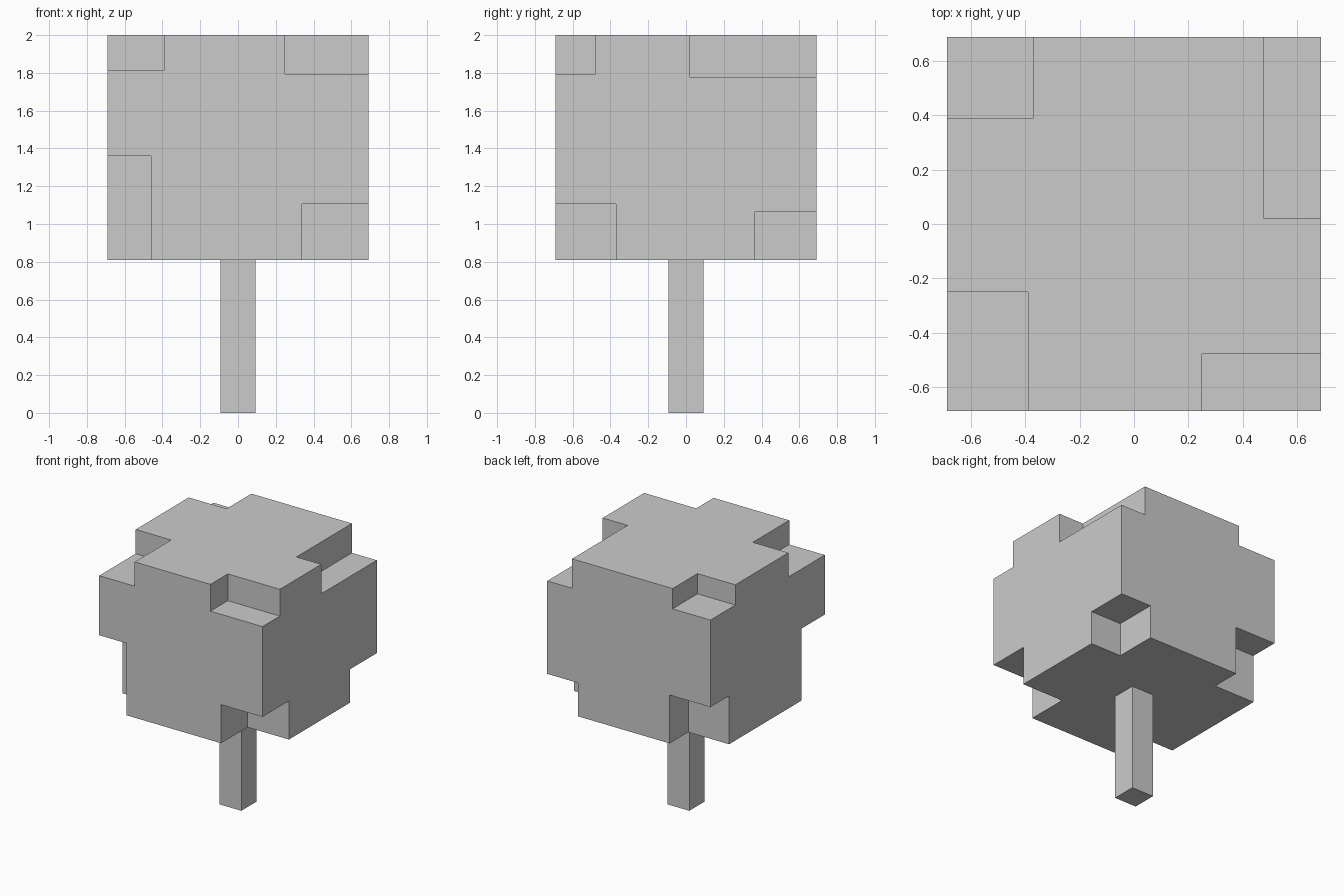
import bpy
import bmesh
from mathutils import Matrix, Vector

default_cube = bpy.data.objects.get("Cube")
if default_cube:
    bpy.data.objects.remove(default_cube, do_unlink=True)

HALF = 0.69          # half width of the crown
BASE, TOP = 0.81, 2.0
TRUNK = 0.093        # half width of the trunk
MARGIN = 0.1         # how far cutters reach outside the crown


def add_box(bm, a, b):
    """Add an axis-aligned box between two opposite corners."""
    a, b = Vector(a), Vector(b)
    size = [abs(d) for d in b - a]
    place = Matrix.Translation((a + b) / 2) @ Matrix.Diagonal((*size, 1))
    bmesh.ops.create_cube(bm, size=1, matrix=place)


def make_object(name, boxes):
    bm = bmesh.new()
    for a, b in boxes:
        add_box(bm, a, b)
    mesh = bpy.data.meshes.new(name)
    bm.to_mesh(mesh)
    bm.free()
    obj = bpy.data.objects.new(name, mesh)
    bpy.context.collection.objects.link(obj)
    return obj


# Trunk
make_object("trunk", [((-TRUNK, -TRUNK, 0), (TRUNK, TRUNK, BASE))])

# Crown block
crown = make_object("crown", [((-HALF, -HALF, BASE), (HALF, HALF, TOP))])

# Corner notches: side signs (x, y, z) and the inner corner of each notch
notches = [
    ((-1, -1, 1), (-0.39, -0.25, 1.815)),
    ((1, -1, 1), (0.25, -0.48, 1.795)),
    ((1, 1, 1), (0.48, 0.02, 1.775)),
    ((-1, 1, 1), (-0.37, 0.39, 1.845)),
    ((-1, -1, -1), (-0.46, -0.41, 1.36)),
    ((1, -1, -1), (0.34, -0.37, 1.105)),
    ((1, 1, -1), (0.43, 0.365, 1.065)),
    ((-1, 1, -1), (-0.345, 0.465, 1.18)),
]
reach = HALF + MARGIN
boxes = []
for (sx, sy, sz), inner in notches:
    outer_z = TOP + MARGIN if sz > 0 else BASE - MARGIN
    boxes.append((inner, (sx * reach, sy * reach, outer_z)))
cutter = make_object("notch_cutter", boxes)
cutter.hide_render = True

# Carve the crown, then drop the cutter
carve = crown.modifiers.new("notches", 'BOOLEAN')
carve.operation = 'DIFFERENCE'
carve.solver = 'EXACT'
carve.object = cutter
bpy.context.view_layer.objects.active = crown
bpy.ops.object.modifier_apply(modifier=carve.name)
bpy.data.objects.remove(cutter, do_unlink=True)
